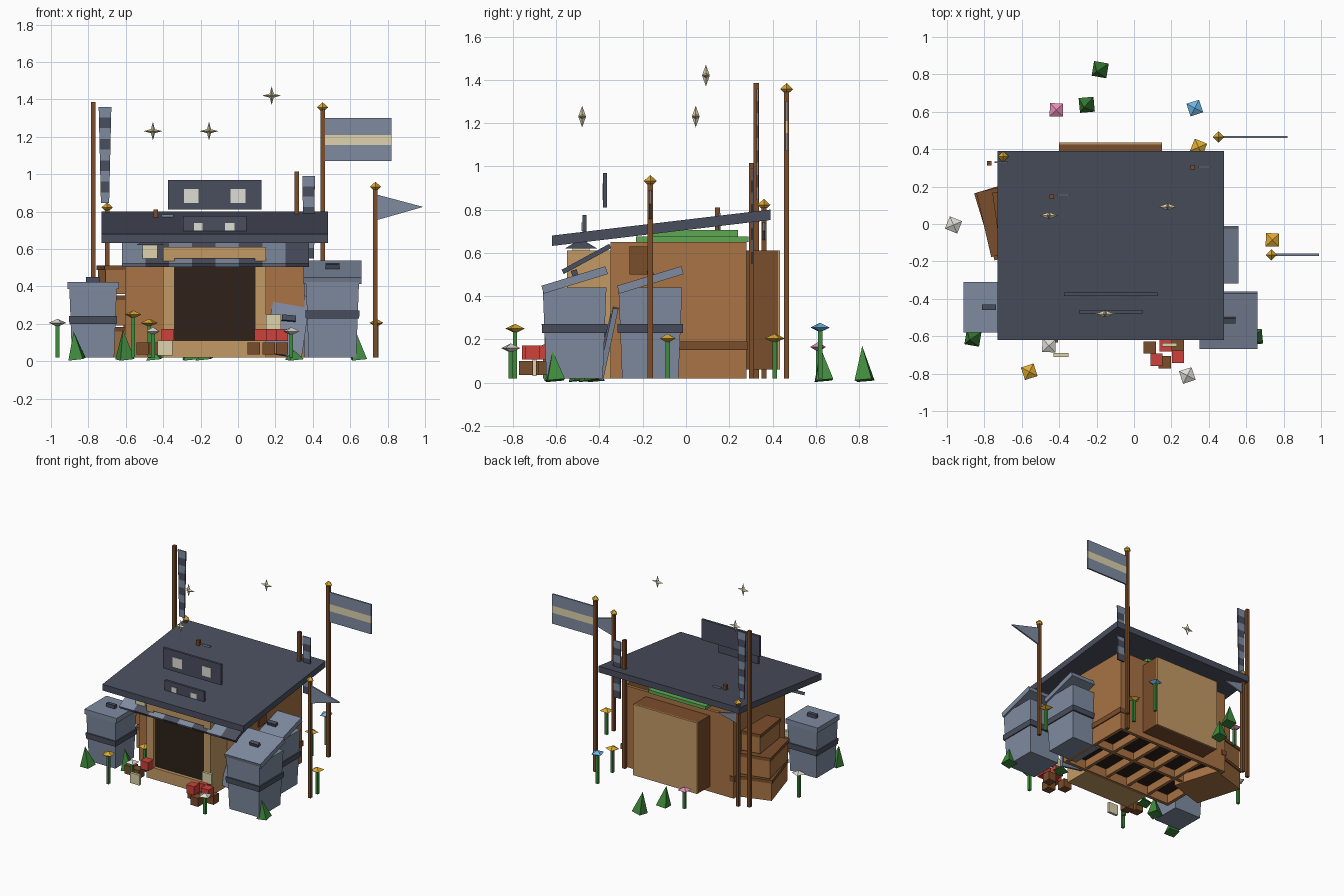
import bpy, bmesh, math
from mathutils import Vector, Matrix

if "Cube" in bpy.data.objects:
    bpy.data.objects.remove(bpy.data.objects["Cube"])


def mat(name, hexa):
    lin = []
    for i in (0, 2, 4):
        c = int(hexa[i:i + 2], 16) / 255
        lin.append(c / 12.92 if c <= 0.04045 else ((c + 0.055) / 1.055) ** 2.4)
    m = bpy.data.materials.new(name)
    m.diffuse_color = (*lin, 1)
    m.use_nodes = True
    m.node_tree.nodes["Principled BSDF"].inputs["Base Color"].default_value = m.diffuse_color
    return m


SLATE, GREY = mat("slate", "4A4F5E"), mat("grey", "7F8BA0")
WOOD, POLE, TAN = mat("wood", "A87345"), mat("pole_wood", "7A4D2B"), mat("tan", "C49A66")
DARK, CREAM, RED = mat("dark", "2E2119"), mat("cream", "DDD3AE"), mat("red", "CC423A")
GREEN, LEAF, GOLD = mat("moss", "5FA852"), mat("leaf", "3F8A3C"), mat("gold", "DDAA33")
WHITE, PINK, BLUE = mat("white", "DEDCD4"), mat("pink", "E68FB8"), mat("blue", "6DB4E4")


def finish(name, bm, m):
    bmesh.ops.recalc_face_normals(bm, faces=bm.faces)
    me = bpy.data.meshes.new(name)
    bm.to_mesh(me)
    bm.free()
    me.materials.append(m)
    o = bpy.data.objects.new(name, me)
    bpy.context.collection.objects.link(o)
    return o


def frustum(name, c, bot, top, h, m, rot=(0, 0, 0)):
    """Four-sided solid centred at c; bot and top are full (x, y) sizes."""
    bm = bmesh.new()
    bmesh.ops.create_cube(bm, size=1)
    for v in bm.verts:
        s = top if v.co.z > 0 else bot
        v.co = Vector((v.co.x * s[0], v.co.y * s[1], v.co.z * h))
    bmesh.ops.remove_doubles(bm, verts=bm.verts, dist=1e-5)
    o = finish(name, bm, m)
    o.location = c
    o.rotation_euler = [math.radians(a) for a in rot]
    return o


def block(name, x0, x1, y0, y1, z0, z1, m, rot=(0, 0, 0)):
    s = (x1 - x0, y1 - y0)
    return frustum(name, ((x0 + x1) / 2, (y0 + y1) / 2, (z0 + z1) / 2), s, s, z1 - z0, m, rot)


def slab_xz(name, pts, y, t, m):
    """Flat outline in the xz plane, thickened along y."""
    bm = bmesh.new()
    f = bm.faces.new([bm.verts.new((x, y - t / 2, z)) for x, z in pts])
    r = bmesh.ops.extrude_face_region(bm, geom=[f])
    bmesh.ops.translate(bm, vec=(0, t, 0), verts=[v for v in r["geom"] if isinstance(v, bmesh.types.BMVert)])
    return finish(name, bm, m)


def gem(name, c, r, up, down, m, ang=0):
    """Four-sided bipyramid."""
    bm = bmesh.new()
    ring = [bm.verts.new((r * math.cos(ang + i * math.pi / 2), r * math.sin(ang + i * math.pi / 2), 0)) for i in range(4)]
    for z in (up, -down):
        tip = bm.verts.new((0, 0, z))
        for i in range(4):
            bm.faces.new((ring[i], ring[(i + 1) % 4], tip))
    if down == 0:
        bm.verts.ensure_lookup_table()
    o = finish(name, bm, m)
    o.location = c
    return o


# Sloped roof and the two sign boards on it
roof = slab_xz("roof", [(-.62, .632), (.39, .752), (.39, .80), (-.62, .68)], 0, 1.21, SLATE)
roof.matrix_world = Matrix.Translation((-.125, 0, 0)) @ Matrix.Rotation(math.pi / 2, 4, 'Z')
for nm, x0, x1, y, z0, z1, wins, wz in (
        ("large_board", -.375, .125, -.375, .81, .97, ((-.29, -.21), (-.04, .04)), (.845, .92)),
        ("small_board", -.295, .045, -.47, .695, .775, ((-.235, -.19), (-.07, -.02)), (.70, .74))):
    block(nm, x0, x1, y - .009, y + .009, z0, z1, SLATE)
    for a, b in wins:
        block(nm + "_window", a, b, y - .012, y, wz[0], wz[1], WHITE)

# Hut walls, floor and joists
for x in (-.605, .33):
    block("side_wall", x, x + .025, -.35, .28, .02, .65, WOOD)
    block("wall_batten", x - .008, x + .033, -.05, .285, .15, .19, POLE)
for y in (-.35, .255):
    block("end_wall", -.605, .355, y, y + .025, .02, .65, WOOD)
block("floor", -.58, .33, -.33, .26, .09, .12, DARK)
for i in range(4):
    block("floor_joist", -.42 + i * .19, -.395 + i * .19, -.33, .26, .03, .09, WOOD)
block("cross_joist", -.58, .33, -.05, -.025, .03, .09, WOOD)
block("side_window", .35, .362, -.26, -.17, .5, .63, POLE)
block("moss_lower", -.37, .12, -.23, .29, .65, .675, GREEN)
block("moss_upper", -.33, .08, -.17, .24, .675, .705, GREEN)

# Door porch and back panel
for x in (-.40, .09):
    block("door_jamb", x, x + .06, -.55, -.35, .02, .61, TAN)
block("door_lintel", -.34, .09, -.55, -.35, .55, .61, TAN)
block("door_step", -.34, .09, -.55, -.35, .02, .11, TAN)
block("door_opening", -.34, .09, -.525, -.35, .11, .55, DARK)
block("back_store", -.40, .15, .28, .425, .06, .61, POLE)
block("back_panel", -.40, .15, .425, .435, .06, .61, TAN)

# Striped awning
for i in range(8):
    frustum("awning_stripe", (-.62 + .125 * (i + .5), -.46, .572), (.125, .25), (.125, .25), .022,
            SLATE if i % 2 else GREY, (28.6, 0, 0))

# Hanging lantern
frustum("lantern_cap", (-.47, -.485, .635), (.15, .15), (.05, .05), .03, SLATE)
block("lantern_light", -.51, -.43, -.525, -.445, .55, .62, CREAM)


# Lidded bins
def bin_(x, y, h, w, d, tilt, lz, band):
    frustum("bin_body", (x, y, .02 + h / 2), (w * .82, d * .84), (w * .92, d * .95), h, GREY)
    frustum("bin_band", (x, y, band), (w * .92, d * .97), (w * .94, d * .98), .042, SLATE)
    frustum("bin_lid", (x, y, lz), (w, d), (w, d), .038, GREY, (tilt, 0, 0))
    block("bin_handle", x - .037, x + .037, y - .014, y + .014, lz + .018, lz + .046, SLATE, (tilt, 0, 0))


bin_(.505, -.515, .42, .31, .31, 17, .475, .25)
bin_(.41, -.165, .42, .30, .31, 17, .475, .25)
bin_(-.775, -.445, .365, .275, .27, 0, .405, .22)
frustum("leaning_panel", (.265, -.36, .195), (.21, .025), (.19, .025), .34, GREY, (-12, 10, 0))
block("panel_grip", .235, .31, -.395, -.37, .215, .245, SLATE, (-12, 5, 0))

# Stacked crates on the left
for i, (x, y, w, d, a, z0, z1) in enumerate(((-.65, .03, .30, .36, 17, .02, .18), (-.655, .03, .29, .34, 13, .19, .35),
                                              (-.61, .03, .24, .30, 8, .36, .51))):
    frustum("crate", (x, y, (z0 + z1) / 2), (w, d), (w, d), z1 - z0, WOOD, (0, 0, a))
    frustum("crate_seam", (x, y, z1 - .01), (w + .014, d + .014), (w + .014, d + .014), .025, POLE, (0, 0, a))

# Poles with gold finials
for x, y, z, ball in ((-.773, .325, 1.385, 0), (-.70, .36, .81, 1), (.452, .465, 1.345, 1),
                      (.735, -.165, .92, 1), (.315, .303, 1.015, 0), (-.44, .145, .81, 0)):
    z0 = .65 if x == -.44 else .02
    block("pole", x - .012, x + .012, y - .012, y + .012, z0, z, POLE)
    if ball:
        gem("finial", (x, y, z + .012), .03, .028, .028, GOLD)

# Flag and pennants
for z0, z1, m in ((1.07, 1.155, GREY), (1.155, 1.21, CREAM), (1.21, 1.30, GREY)):
    block("flag_stripe", .463, .82, .459, .471, z0, z1, m)
slab_xz("pennant", [(.745, .755), (.99, .825), (.745, .89)], -.165, .012, GREY)
slab_xz("small_pennant", [(-.69, .66), (-.53, .70), (-.69, .74)], .36, .012, GREY)

# Hanging banners in dark and light bands
for x0, w, taper, y, z0, z1, n in ((-.745, .068, .012, .33, .845, 1.36, 9), (.345, .066, .004, .305, .55, .99, 8),
                                   (-.41, .065, .004, .155, .66, .785, 3)):
    for i in range(n):
        zt, zb = z1 - (z1 - z0) * i / n, z1 - (z1 - z0) * (i + 1) / n
        s, e = taper * i / n, taper * (i + 1) / n
        slab_xz("banner_band", [(x0 + s, zt), (x0 + w - s, zt), (x0 + w - e, zb), (x0 + e, zb)], y, .01,
                SLATE if i % 2 else GREY)

# Four-pointed floating stars
for c in ((-.455, .045, 1.23), (-.155, -.48, 1.23), (.18, .092, 1.42)):
    bm = bmesh.new()
    ring = []
    for i in range(8):
        r, a = (.015 if i % 2 else .05), i * math.pi / 4
        ring.append(bm.verts.new((r * math.cos(a), 0, r * math.sin(a))))
    for y in (-.018, .018):
        tip = bm.verts.new((0, y, 0))
        for i in range(8):
            bm.faces.new((ring[i], ring[(i + 1) % 8], tip))
    finish("star", bm, CREAM).location = c

# Flowers
for i, (x, y, z, m) in enumerate(((-.965, -.005, .205, WHITE), (-.415, .61, .165, PINK), (.325, .62, .255, BLUE),
                                  (.345, .41, .205, GOLD), (.74, -.085, .205, GOLD), (-.56, -.79, .25, GOLD),
                                  (-.475, -.46, .205, GOLD), (-.455, -.65, .16, WHITE), (.285, -.81, .16, WHITE))):
    block("flower_stem", x - .01, x + .01, y - .01, y + .01, .02, z, LEAF)
    gem("flower_head", (x, y, z), .05, .022, .022, m, .75 + .35 * (i % 3 - 1))

# Grass spikes
for i, (x, y, h) in enumerate(((-.87, -.615, .15), (.64, -.61, .14), (-.61, -.5, .16), (-.19, .82, .16),
                               (-.26, .63, .15), (.3, -.45, .05), (-.45, -.42, .05))):
    frustum("grass", (x, y, .01 + h / 2), (.08, .08), (0, 0), h, LEAF, (5, -6, 15 * (i % 3) - 10))

# Scattered cubes by the door
for x, y, z, m in ((.085, -.66, .068, POLE), (.165, -.74, .068, POLE), (.235, -.65, .068, POLE), (.12, -.725, .14, RED),
                   (.235, -.71, .14, RED), (.17, -.65, .14, RED), (-.51, -.58, .068, POLE), (-.44, -.60, .068, POLE),
                   (-.375, -.58, .14, RED)):
    block("cube", x - .033, x + .033, y - .033, y + .033, z - .033, z + .033, m)
block("note_panel", .15, .23, -.655, -.635, .17, .25, CREAM)
block("note_panel", -.43, -.35, -.71, -.69, .03, .11, CREAM)
